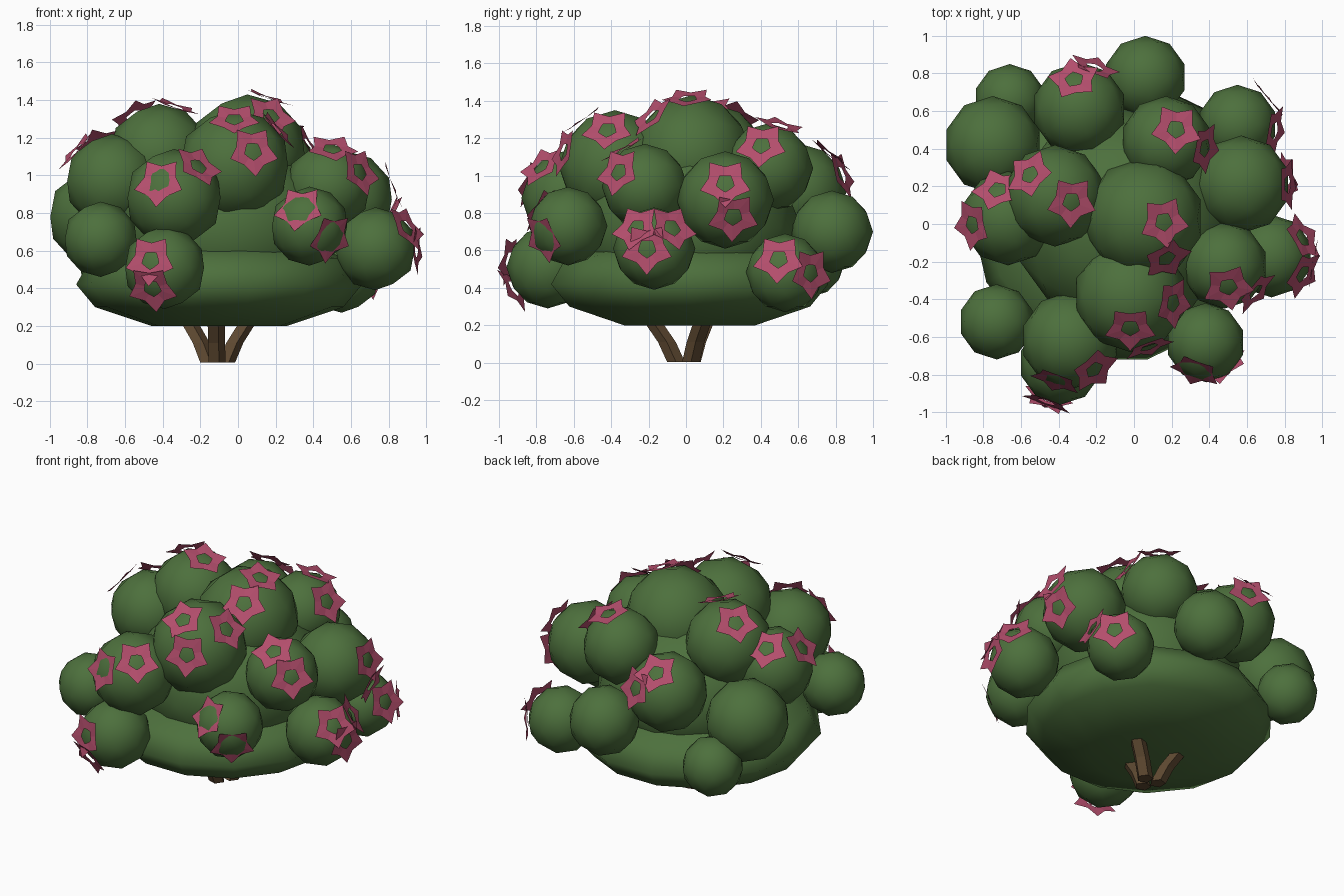
import bpy, bmesh, math
from mathutils import Vector, Matrix, Euler

cube = bpy.data.objects.get("Cube")
if cube:
    bpy.data.objects.remove(cube, do_unlink=True)


def material(name, rgb):
    m = bpy.data.materials.new(name)
    m.use_nodes = True
    m.diffuse_color = (*rgb, 1)
    m.node_tree.nodes["Principled BSDF"].inputs["Base Color"].default_value = (*rgb, 1)
    return m


leaf = material("leaf green", (.074, .162, .046))
pink = material("petal pink", (.45, .075, .15))
bark = material("bark brown", (.11, .065, .03))


def finish(bm, name, mat, smooth=False):
    mesh = bpy.data.meshes.new(name)
    bm.to_mesh(mesh)
    bm.free()
    mesh.materials.append(mat)
    for polygon in mesh.polygons:
        polygon.use_smooth = smooth
    ob = bpy.data.objects.new(name, mesh)
    bpy.context.collection.objects.link(ob)


def ball(name, center, radii):
    bm = bmesh.new()
    bmesh.ops.create_icosphere(bm, subdivisions=2, radius=1)
    bmesh.ops.scale(bm, verts=bm.verts, vec=radii)
    bmesh.ops.translate(bm, verts=bm.verts, vec=center)
    finish(bm, name, leaf, True)


def ring_strip(bm, rings):
    """Bridge successive closed rings of vertices with quads."""
    for low, high in zip(rings, rings[1:]):
        for i in range(len(low)):
            bm.faces.new((low[i - 1], low[i], high[i], high[i - 1]))


def circle(bm, center, radii):
    """Closed ring of vertices, one per radius."""
    verts = []
    for i, r in enumerate(radii):
        angle = i * math.tau / len(radii)
        offset = Vector((r * math.cos(angle), r * math.sin(angle), 0))
        verts.append(bm.verts.new(Vector(center) + offset))
    return verts


def stack(name, mat, levels, sides, smooth=False):
    """Closed solid made from (centre, radius) levels."""
    bm = bmesh.new()
    rings = [circle(bm, center, [r] * sides) for center, r in levels]
    ring_strip(bm, rings)
    bm.faces.new(rings[0][::-1])
    bm.faces.new(rings[-1])
    finish(bm, name, mat, smooth)


# Wide flat-bottomed foliage base and the core filling the gaps above it
profile = [(.36, .2), (.66, .3), (.76, .42), (.68, .56), (.45, .63)]
stack("foliage_base", leaf, [((-.1, .02, z), r) for r, z in profile], 14, True)
ball("foliage_core", (-.06, .02, .72), (.6, .6, .48))

# Leaf clumps: centre and radius
clumps = {
    "crown": (.05, .03, 1.11, .32),
    "upper_front": (-.02, -.38, 1.05, .3),
    "middle_front": (-.34, -.62, .88, .26),
    "front_left": (.38, -.63, .73, .21),
    "lower_front": (-.39, -.74, .51, .22),
    "front_right": (-.73, -.52, .66, .2),
    "upper_right": (-.67, .03, .97, .25),
    "crown_right": (-.42, .15, 1.11, .27),
    "middle_right": (-.75, .42, .78, .26),
    "lower_back_right": (-.66, .66, .54, .19),
    "lower_back": (.06, .78, .7, .22),
    "lower_back_left": (.55, .53, .48, .21),
    "middle_left": (.57, .21, .87, .26),
    "lower_left": (.73, -.17, .61, .22),
    "upper_back": (.17, .44, 1.04, .24),
    "middle_back": (-.29, .61, .92, .25),
    "upper_left": (.48, -.22, .94, .23),
}

# Flowers on each clump: heading and elevation in tens of degrees, and
# for those half buried in the leaves, how deep they sit
blossoms = {
    "crown": [(-1, 7), (-6, 4)],
    "upper_front": [(-9, 5.5), (-7, 1.5), (-1, 4)],
    "middle_front": [(-5, 4), (-11, 2, .022)],
    "front_left": [(-11, 3, .03), (-5, -2, .03)],
    "lower_front": [(-11, 1), (-11, -3)],
    "upper_right": [(11, 5), (-17, 4)],
    "crown_right": [(14, 5), (-2, 7)],
    "lower_back_left": [(-1, 2), (4, 0)],
    "middle_left": [(0, 2), (1, -2)],
    "lower_left": [(-1, 0), (-3, 3), (3, 3)],
    "upper_back": [(5, 7), (-1, 3)],
    "middle_back": [(10, 5), (7, 2)],
    "upper_left": [(-8, 6), (-4, 2)],
}


def flower(name, center, radius, heading, elevation, depth=0):
    """Five-pointed petal sheet with an open centre, laid on a clump."""
    bm = bmesh.new()
    inner = circle(bm, (0, 0, .002), [.05, .042] * 5)
    outer = circle(bm, (0, 0, .002), [.142, .094] * 5)
    ring_strip(bm, [inner, outer])
    for tip in outer[::2]:
        tip.co.z += .008
    bmesh.ops.recalc_face_normals(bm, faces=bm.faces)
    if bm.faces[:][0].normal.z < 0:
        bmesh.ops.reverse_faces(bm, faces=bm.faces)
    turn = Euler((0, math.radians(90 - 10 * elevation), math.radians(10 * heading)))
    place = Matrix.Translation(center) @ turn.to_matrix().to_4x4()
    bmesh.ops.translate(bm, verts=bm.verts, vec=(0, 0, radius - depth))
    bmesh.ops.transform(bm, verts=bm.verts, matrix=place)
    finish(bm, name, pink)


for label, (*center, radius) in clumps.items():
    ball(label + "_clump", center, [radius] * 3)
    for number, placement in enumerate(blossoms.get(label, []), start=1):
        flower(f"{label}_flower_{number}", center, radius, *placement)

# Curved five-sided stems flaring out of the ground
stems = {"right_stem": (-.5, .35), "left_stem": (.55, .3), "front_stem": (-.02, -.6)}
for label, (lean_x, lean_y) in stems.items():
    levels = []
    for step in range(4):
        spread = .09 + .06 * step + .02 * step ** 2
        levels.append(((lean_x * spread - .115, lean_y * spread, .005 + .105 * step), .05))
    stack(label, bark, levels, 5)
